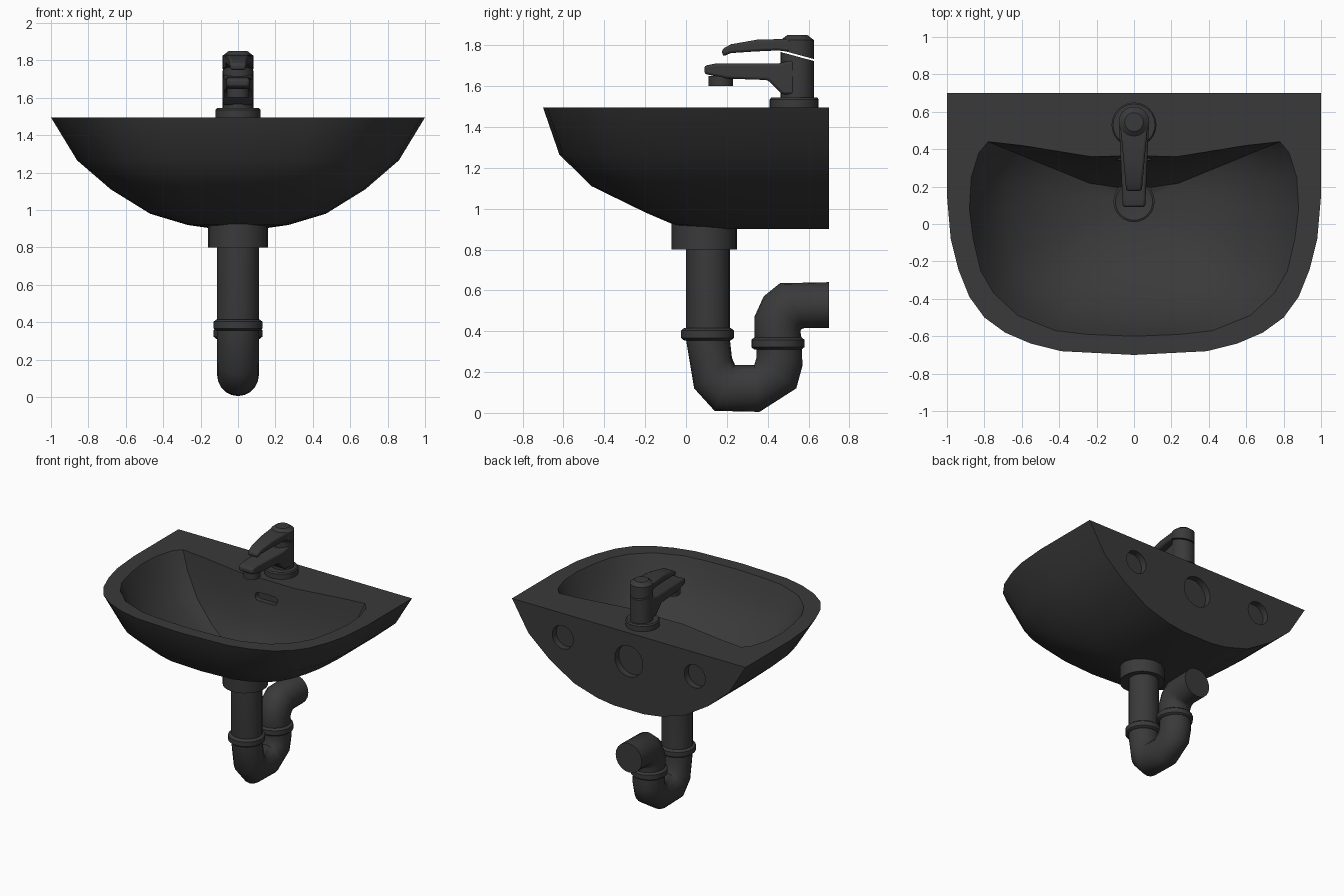
import bpy, bmesh
from math import sin, cos, pi, radians
from mathutils import Vector, Matrix

cube = bpy.data.objects.get("Cube")
if cube:
    bpy.data.objects.remove(cube)

grey = bpy.data.materials.new("charcoal_grey")
grey.use_nodes = True
grey.diffuse_color = (0.042, 0.042, 0.042, 1)
grey.node_tree.nodes["Principled BSDF"].inputs["Base Color"].default_value = grey.diffuse_color


def finish(name, bm, bevel=0):
    bmesh.ops.recalc_face_normals(bm, faces=bm.faces)
    mesh = bpy.data.meshes.new(name)
    bm.to_mesh(mesh)
    bm.free()
    mesh.materials.append(grey)
    obj = bpy.data.objects.new(name, mesh)
    bpy.context.collection.objects.link(obj)
    if bevel:
        mod = obj.modifiers.new("soft_edges", 'BEVEL')
        mod.width, mod.segments, mod.limit_method = bevel, 2, 'ANGLE'
    return obj


def smooth(obj, angle=35):
    bpy.ops.object.select_all(action='DESELECT')
    obj.select_set(True)
    bpy.context.view_layer.objects.active = obj
    bpy.ops.object.shade_smooth_by_angle(angle=radians(angle))


def loft(name, rings):
    """Skin closed rings of equal length and cap both ends."""
    bm = bmesh.new()
    loops = [[bm.verts.new(p) for p in ring] for ring in rings]
    n = len(loops[0])
    for a, b in zip(loops, loops[1:]):
        for i in range(n):
            j = (i + 1) % n
            bm.faces.new((a[i], a[j], b[j], b[i]))
    bm.faces.new(loops[0])
    bm.faces.new(loops[-1])
    return finish(name, bm)


def turned(name, y, profile, sides=24):
    """Round part about a vertical axis from (radius, height) pairs."""
    return loft(name, [[(r * sin(2 * pi * i / sides), y + r * cos(2 * pi * i / sides), z)
                        for i in range(sides)] for r, z in profile])


def slab(name, profile, half_width, bevel):
    """Side profile in y, z given a width that depends on y."""
    bm = bmesh.new()
    sides = [[bm.verts.new((s * half_width(y), y, z)) for y, z in profile] for s in (-1, 1)]
    n = len(profile)
    for i in range(n):
        j = (i + 1) % n
        bm.faces.new((sides[0][i], sides[0][j], sides[1][j], sides[1][i]))
    bm.faces.new(sides[0])
    bm.faces.new(sides[1])
    return finish(name, bm, bevel)


def cut(target, x, y, z, radius, depth, stretch=0):
    """Sink a round or slotted recess along y."""
    bm = bmesh.new()
    bmesh.ops.create_cone(bm, cap_ends=True, segments=24, radius1=radius, radius2=radius,
                          depth=2 * depth, matrix=Matrix.Rotation(pi / 2, 4, 'X'))
    for v in bm.verts:
        v.co.x += stretch * ((v.co.x > 0.001) - (v.co.x < -0.001))
        v.co += Vector((x, y, z))
    cutter = finish("recess_cutter", bm)
    cutter.hide_render = True
    mod = target.modifiers.new("recess", 'BOOLEAN')
    mod.operation, mod.solver, mod.object = 'DIFFERENCE', 'EXACT', cutter
    bpy.context.view_layer.objects.active = target
    bpy.ops.object.modifier_apply(modifier=mod.name)
    bpy.data.objects.remove(cutter)


# Basin: half outlines from back centre to front centre, then mirrored
outer = [(0, .7), (.25, .7), (.6, .7), (1, .7), (1, .4), (1, .15), (.98, -.08), (.94, -.24),
         (.88, -.39), (.8, -.5), (.69, -.58), (.55, -.64), (.39, -.68), (0, -.7)]
inner = [(0, .365), (.23, .36), (.6, .42), (.78, .44), (.83, .38), (.87, .25), (.88, .08),
         (.86, -.08), (.82, -.25), (.75, -.37), (.62, -.49), (.42, -.57), (.25, -.59), (0, -.6)]


def mirrored(half):
    return half + [(-x, y) for x, y in half[-2:0:-1]]


def shell_ring(outline, y0, w, d, z):
    return [(x * w, y0 + (y - y0) * d, z) for x, y in mirrored(outline)]


outside = [(.13, .43, .9), (.27, .54, .92), (.47, .64, .98), (.68, .83, 1.11),
           (.86, .943, 1.265), (1, 1, 1.495)]
inside = [(1, 1.495), (.985, 1.47), (.93, 1.36), (.78, 1.19), (.55, 1.06), (.3, .98), (.1, .965)]
basin = loft("basin", [shell_ring(outer, .7, w, d, z) for w, d, z in outside]
             + [shell_ring(inner, .12, s, s, z) for s, z in inside])
cut(basin, 0, .7, 1.275, .12, .05)
for side in (-1, 1):
    cut(basin, side * .565, .7, 1.31, .09, .05)
cut(basin, 0, .345, 1.36, .03, .035, .065)
smooth(basin, 32)

# Drain disc in the bowl
smooth(turned("drain", .12, [(.11, .95), (.11, .985), (.1, .99), (.07, .98)]))

# Waste pipe: each ring is a pair of opposite points in the side plane
pairs = [((0, .85), (.215, .85)), ((0, .36), (.215, .36)), ((.04, .12), (.225, .27)),
         ((.14, .01), (.24, .235)), ((.36, .005), (.335, .235)), ((.54, .12), (.345, .27)),
         ((.57, .23), (.345, .32)), ((.567, .36), (.335, .36)), ((.56, .4), (.335, .47)),
         ((.565, .41), (.38, .57)), ((.58, .415), (.46, .635)), ((.7, .415), (.7, .64))]


def pipe_ring(a, b, sides=20):
    a, b = Vector((0, *a)), Vector((0, *b))
    mid, half = (a + b) / 2, (a - b) / 2
    return [mid + half * cos(2 * pi * i / sides) + Vector((.112 * sin(2 * pi * i / sides), 0, 0))
            for i in range(sides)]


smooth(loft("waste_pipe", [pipe_ring(a, b) for a, b in pairs]), 50)
smooth(turned("pipe_flange", .09, [(.16, .8), (.16, .95)]))
for name, y, z in (("front_collar", .105, .355), ("rear_collar", .45, .31)):
    smooth(turned(name, y, [(.115, z), (.13, z + .012), (.13, z + .048), (.115, z + .06)]), 50)

# Tap body
smooth(turned("tap_base", .53, [(.12, 1.49), (.12, 1.535), (.112, 1.545)]))
body = turned("tap_body", .545, [(.082, 1.54), (.082, 1.745)])
cap = turned("handle_cap", .545, [(.082, 1.755), (.082, 1.825), (.05, 1.85)])
for part in (body, cap):
    for v in part.data.vertices:
        if 1.74 < v.co.z < 1.76:
            v.co.z -= (v.co.y - .545) * .27
    smooth(part)

# Spout, nozzle and lever
spout = slab("spout", [(.53, 1.56), (.47, 1.56), (.40, 1.63), (.2, 1.637), (.09, 1.66),
                       (.09, 1.7), (.14, 1.71), (.45, 1.71), (.53, 1.73)],
             lambda y: .06 + .045 * (y - .09), .012)
smooth(spout)
smooth(turned("nozzle", .17, [(.06, 1.6), (.06, 1.65)]))
lever = slab("lever", [(.53, 1.765), (.45, 1.775), (.34, 1.77), (.22, 1.762), (.18, 1.745),
                       (.175, 1.78), (.22, 1.805), (.35, 1.828), (.53, 1.832)],
             lambda y: .042 + .09 * (y - .18), .012)
smooth(lever)
